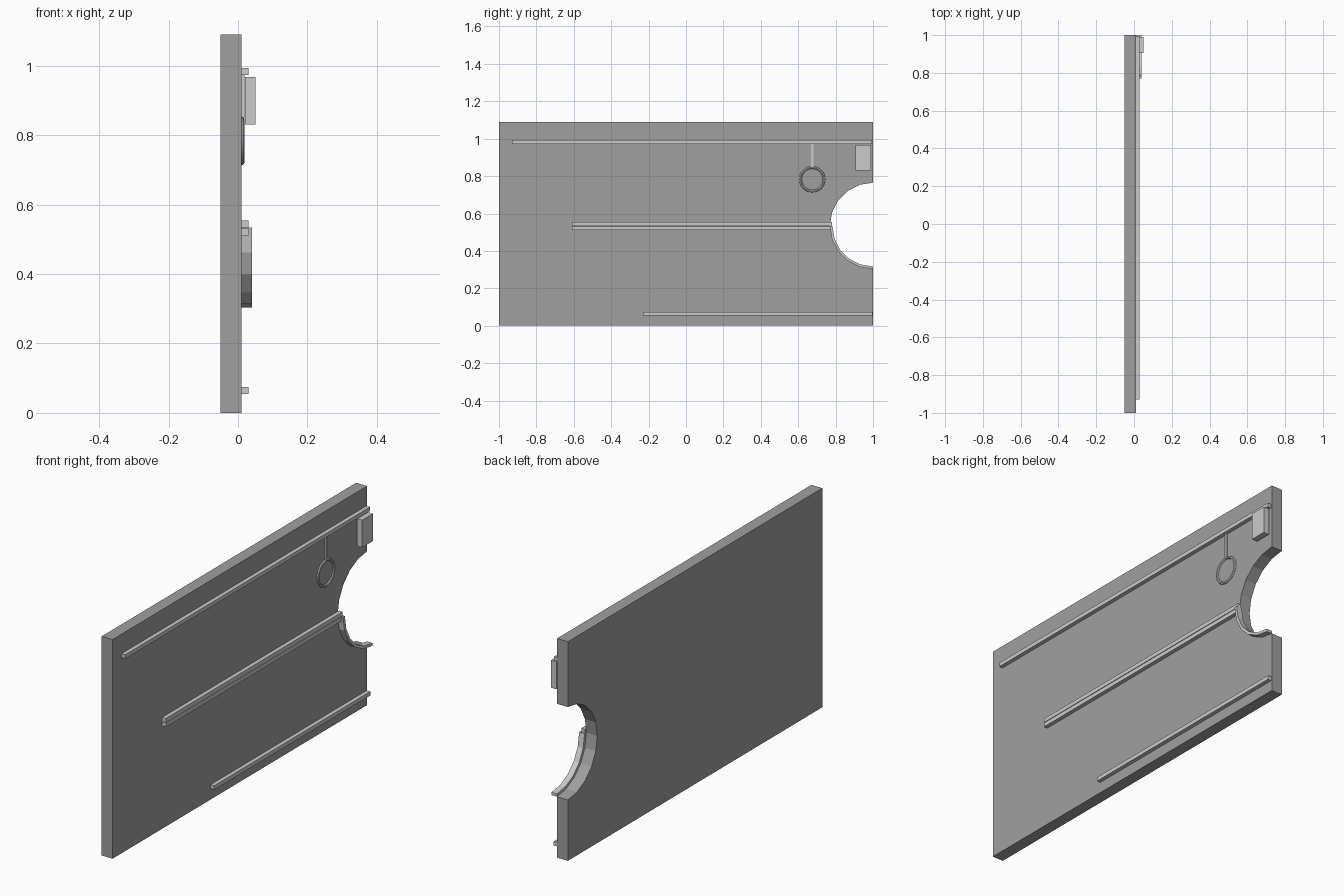
import bpy, bmesh
from math import pi, sin, cos

if "Cube" in bpy.data.objects:
    bpy.data.objects.remove(bpy.data.objects["Cube"])


def extrude_profile(name, points, x0, x1):
    """Solid from a (y, z) outline swept along x."""
    bm = bmesh.new()
    face = bm.faces.new([bm.verts.new((x0, y, z)) for y, z in points])
    out = bmesh.ops.extrude_face_region(bm, geom=[face])
    moved = [g for g in out["geom"] if isinstance(g, bmesh.types.BMVert)]
    bmesh.ops.translate(bm, verts=moved, vec=(x1 - x0, 0, 0))
    bmesh.ops.recalc_face_normals(bm, faces=bm.faces)
    mesh = bpy.data.meshes.new(name)
    bm.to_mesh(mesh)
    bm.free()
    ob = bpy.data.objects.new(name, mesh)
    bpy.context.collection.objects.link(ob)
    return ob


def block(name, x0, x1, y0, y1, z0, z1):
    return extrude_profile(name, [(y0, z0), (y1, z0), (y1, z1), (y0, z1)], x0, x1)


CY, CZ, R = 1.0, 0.534, 0.231   # half-round cutout at the panel end
FACE = 0.01                     # x of the panel's detailed face


def arc(r, first, last):
    """Arc points in 18 degree steps, measured from +y towards +z."""
    step = 1 if last > first else -1
    return [(CY + r * cos(i * pi / 10), CZ + r * sin(i * pi / 10))
            for i in range(first, last + step, step)]


# Main panel with half-round notch, dark grey
outline = [(-1, 0), (1, 0)] + arc(R, 15, 5) + [(1, 1.09), (-1, 1.09)]
panel = extrude_profile("panel", outline, -0.05, FACE)
dark = bpy.data.materials.new("dark_grey")
dark.diffuse_color = (0.35, 0.35, 0.35, 1)
dark.use_nodes = True
dark.node_tree.nodes["Principled BSDF"].inputs["Base Color"].default_value = dark.diffuse_color
panel.data.materials.append(dark)

# Lip along the lower quarter of the notch
extrude_profile("notch_lip", arc(R, 10, 15) + arc(R - 0.014, 15, 10), FACE, 0.04)

# Long trim strips
for name, y0, y1, z0 in [
    ("top_strip", -0.93, 0.995, 0.973),
    ("middle_strip_upper", -0.61, 0.78, 0.534),
    ("middle_strip_lower", -0.61, 0.78, 0.511),
    ("bottom_strip", -0.23, 0.997, 0.054),
]:
    block(name, FACE, 0.03, y0, y1, z0, z0 + 0.02)

# Box near the top corner
block("corner_box", 0.02, 0.05, 0.905, 0.99, 0.831, 0.967)

# Hanging ring and its stem
bpy.ops.mesh.primitive_torus_add(
    location=(0.011, 0.675, 0.783), rotation=(0, pi / 2, 0),
    major_radius=0.063, minor_radius=0.007, major_segments=32, minor_segments=8)
ring = bpy.context.object
ring.name = "ring"
bpy.ops.object.shade_smooth_by_angle()
block("ring_stem", FACE, 0.018, 0.669, 0.681, 0.848, 0.975)
